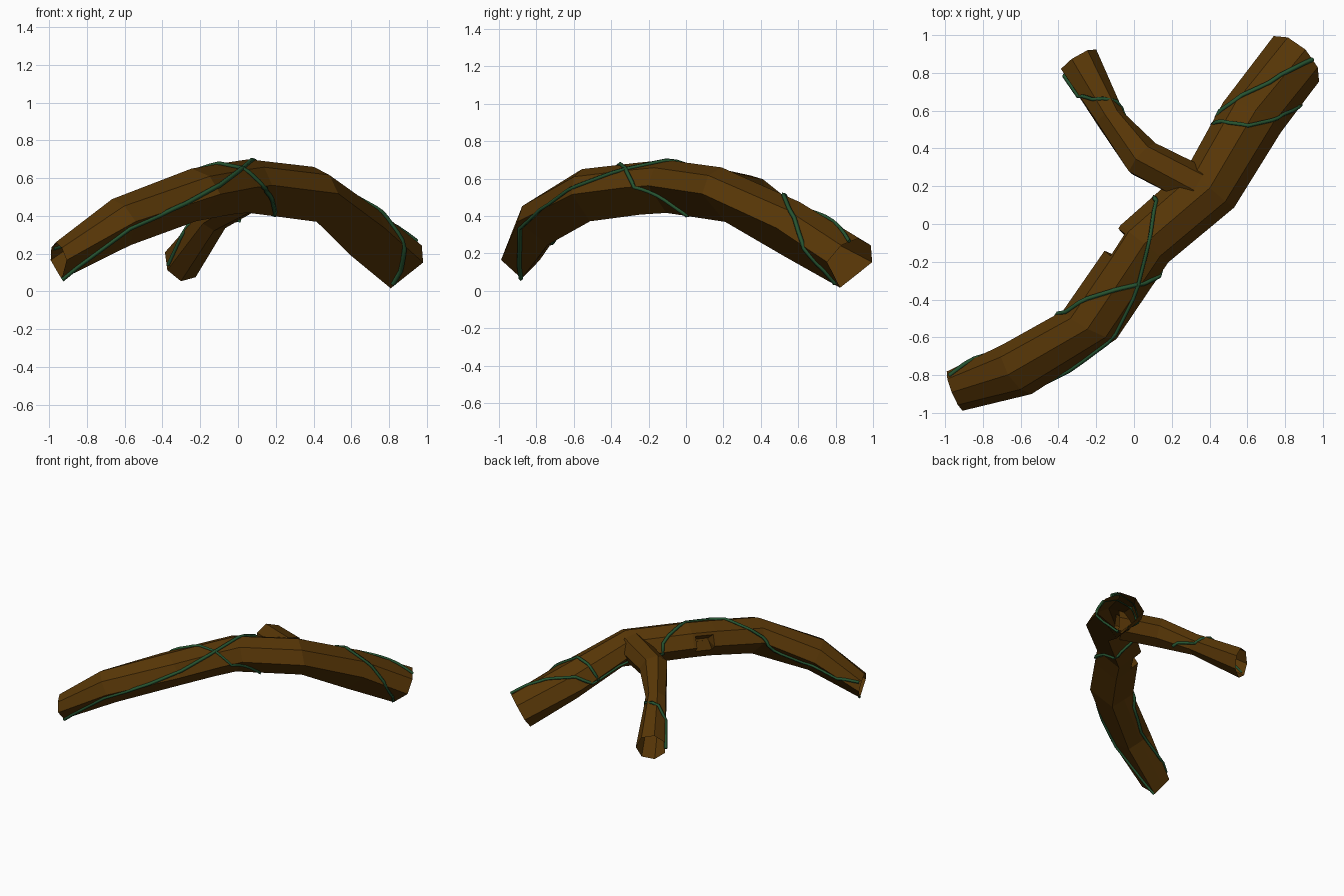
import bpy, bmesh, math
from mathutils import Vector
from mathutils.bvhtree import BVHTree

cube = bpy.data.objects.get("Cube")
if cube:
    bpy.data.objects.remove(cube, do_unlink=True)


def make_material(name, rgb):
    mat = bpy.data.materials.new(name)
    mat.use_nodes = True
    mat.diffuse_color = (*rgb, 1)
    mat.node_tree.nodes["Principled BSDF"].inputs["Base Color"].default_value = (*rgb, 1)
    return mat


bark = make_material("bark brown", (0.093, 0.036, 0.002))
green = make_material("vine green", (0.019, 0.088, 0.03))


def tube(rings, profile):
    """Open faceted tube through (x, y, z, radius, heading, pitch) rings."""
    bm = bmesh.new()
    rows = []
    for x, y, z, radius, heading, pitch in rings:
        h, p = math.radians(heading), math.radians(pitch)
        t = Vector((math.cos(h) * math.cos(p), math.sin(h) * math.cos(p), math.sin(p)))
        side = t.cross(Vector((0, 0, 1))).normalized()
        up = side.cross(t)
        rows.append([bm.verts.new(Vector((x, y, z)) + (side * u + up * v) * radius)
                     for u, v in profile])
    n = len(profile)
    faces = []
    for low, high in zip(rows, rows[1:]):
        faces.append([bm.faces.new((low[k], high[k], high[(k + 1) % n], low[(k + 1) % n]))
                      for k in range(n)])
    bm.normal_update()
    return bm, faces


def finish(bm, name):
    mesh = bpy.data.meshes.new(name)
    bm.to_mesh(mesh)
    mesh.materials.append(bark)
    obj = bpy.data.objects.new(name, mesh)
    bpy.context.collection.objects.link(obj)
    surface = BVHTree.FromBMesh(bm)
    bm.free()
    return surface


# Arched hollow trunk: ridge on top, keel below, an extra edge on the back for the knothole
trunk_profile = [(1, 0), (0.66, 0.6), (0, 0.86), (-0.66, 0.6),
                 (-1, 0), (-0.57, -0.4), (0, -0.91)]
trunk_rings = [
    (-0.95, -0.885, 0.165, 0.112, 22, 10),
    (-0.62, -0.77, 0.37, 0.152, 31, 25),
    (-0.235, -0.535, 0.515, 0.16, 62, 10),
    (-0.04, -0.25, 0.55, 0.157, 55, 3),
    (0.055, -0.105, 0.562, 0.16, 52, 0),
    (0.41, 0.2, 0.518, 0.165, 47, 5),
    (0.625, 0.565, 0.335, 0.172, 62, -18),
    (0.86, 0.875, 0.153, 0.17, 45, -28),
]
bm, faces = tube(trunk_rings, trunk_profile)

# Knothole sunk into the back of the trunk
hole = faces[3][3:5]
bmesh.ops.inset_region(bm, faces=hole, thickness=0.022, use_even_offset=True)
bmesh.ops.inset_region(bm, faces=hole, thickness=0.015, depth=-0.07, use_even_offset=True)
bm.normal_update()
trunk = finish(bm, "trunk")

# Side branch, flaring at its open tip
branch_profile = [(math.cos(math.tau * k / 7), math.sin(math.tau * k / 7)) for k in range(7)]
branch_rings = [
    (0.33, 0.2, 0.545, 0.11, 150, 0),
    (0.045, 0.345, 0.515, 0.108, 140, -15),
    (-0.125, 0.555, 0.39, 0.08, 112, -28),
    (-0.295, 0.865, 0.16, 0.112, 122, -14),
]
bm, faces = tube(branch_rings, branch_profile)
branch = finish(bm, "branch")


# Vines laid on the bark
def vine(name, points, surface):
    pts = [Vector(p) for p in points]
    path = []
    for a, b in zip(pts, pts[1:]):
        path += [a.lerp(b, k / 4) for k in range(4)]
    path.append(pts[-1])
    curve = bpy.data.curves.new(name, "CURVE")
    curve.dimensions = "3D"
    curve.bevel_depth = 0.012
    curve.bevel_resolution = 0
    curve.use_fill_caps = True
    spline = curve.splines.new("POLY")
    spline.points.add(len(path) - 1)
    for sp, p in zip(spline.points, path):
        hit, normal, _, _ = surface.find_nearest(p)
        sp.co = (*(hit + normal * 0.005), 1)
    curve.materials.append(green)
    bpy.context.collection.objects.link(bpy.data.objects.new(name, curve))


vine("long_vine", [
    (-0.95, -0.89, 0.06), (-0.57, -0.89, 0.33), (-0.27, -0.74, 0.47), (-0.1, -0.58, 0.56),
    (0.02, -0.33, 0.65), (0.08, -0.11, 0.71), (0.12, 0.12, 0.6), (0.1, 0.16, 0.47),
    (0.29, 0.36, 0.39), (0.4, 0.53, 0.33), (0.52, 0.66, 0.43), (0.72, 0.76, 0.41),
    (0.95, 0.88, 0.25)], trunk)
vine("crossing_vine", [
    (-0.98, -0.8, 0.23), (-0.8, -0.69, 0.27), (-0.6, -0.61, 0.33), (-0.43, -0.5, 0.44),
    (-0.37, -0.46, 0.56), (-0.3, -0.41, 0.62), (-0.1, -0.35, 0.68), (0.02, -0.32, 0.65),
    (0.14, -0.28, 0.56), (0.2, -0.14, 0.45), (0.2, -0.02, 0.41), (0.16, 0.08, 0.41),
    (0.1, 0.16, 0.47)], trunk)
vine("end_vine", [
    (0.4, 0.52, 0.36), (0.5, 0.54, 0.5), (0.6, 0.52, 0.51), (0.78, 0.56, 0.44),
    (0.88, 0.61, 0.28), (0.86, 0.74, 0.11), (0.82, 0.8, 0.04)], trunk)
vine("branch_vine", [
    (-0.38, 0.78, 0.14), (-0.31, 0.69, 0.28), (-0.2, 0.66, 0.38), (-0.06, 0.59, 0.36),
    (-0.01, 0.45, 0.41)], branch)
